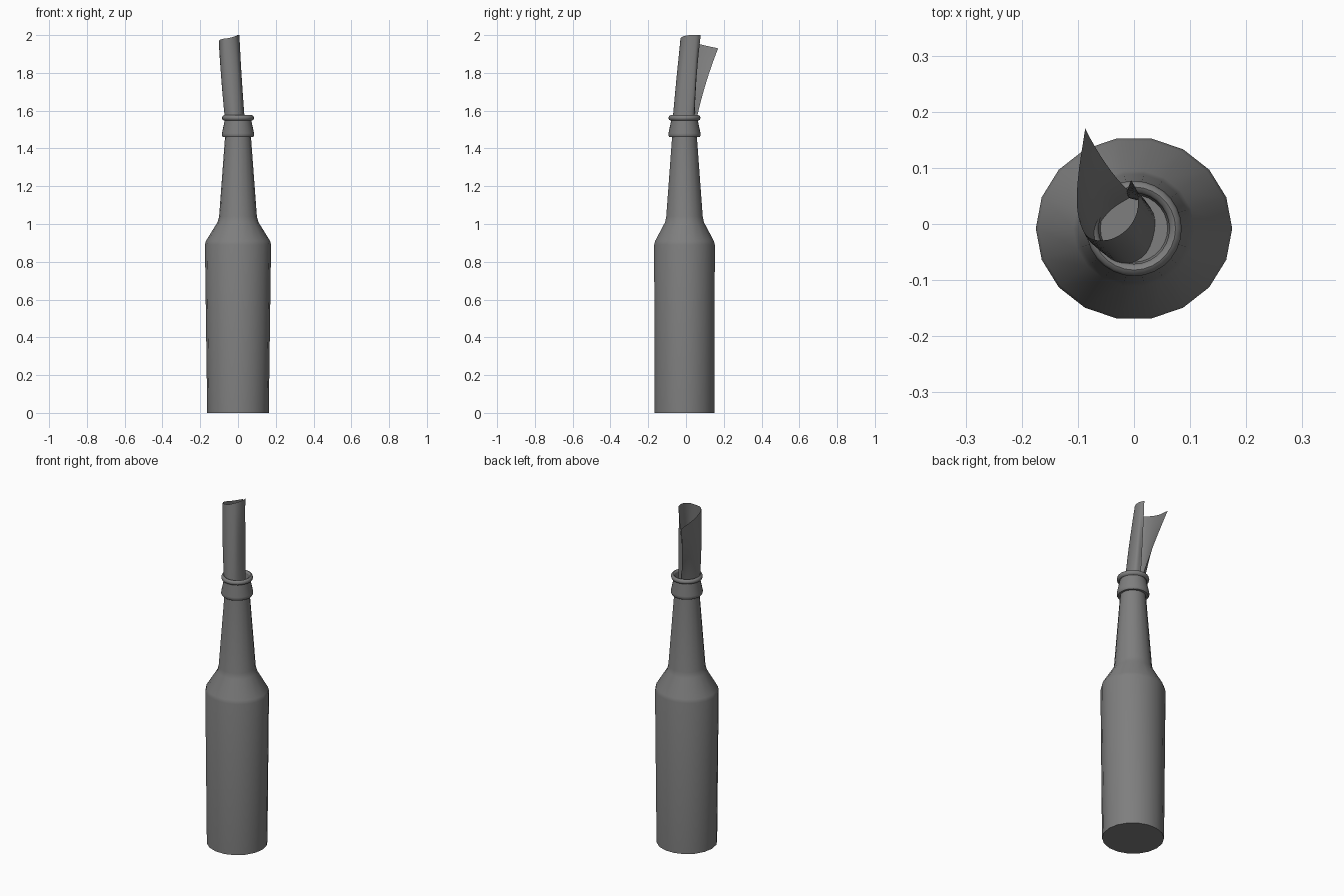
import bpy, math
from mathutils import Vector

if "Cube" in bpy.data.objects:
    bpy.data.objects.remove(bpy.data.objects["Cube"])

grey = bpy.data.materials.new("plain grey")
grey.use_nodes = True
colour = (0.21, 0.21, 0.21, 1)
grey.diffuse_color = colour
grey.node_tree.nodes["Principled BSDF"].inputs["Base Color"].default_value = colour


def make_object(name, verts, faces, angle):
    mesh = bpy.data.meshes.new(name)
    mesh.from_pydata(verts, [], faces)
    mesh.materials.append(grey)
    obj = bpy.data.objects.new(name, mesh)
    bpy.context.collection.objects.link(obj)
    bpy.ops.object.select_all(action="DESELECT")
    obj.select_set(True)
    bpy.context.view_layer.objects.active = obj
    bpy.ops.object.shade_smooth_by_angle(angle=math.radians(angle))
    return obj


def lathe(name, profile, sides, close_bottom=False, close_top=False, ring=False):
    """Turn (radius x, radius y, height) rows around the bottle axis."""
    verts, faces = [], []
    for rx, ry, z in profile:
        for i in range(sides):
            a = math.tau * i / sides
            verts.append((rx * math.cos(a), ry * math.sin(a) - 0.008, z))
    rows = len(profile)
    for r in range(rows if ring else rows - 1):
        low, high = r * sides, (r + 1) % rows * sides
        for i in range(sides):
            j = (i + 1) % sides
            faces.append((low + i, low + j, high + j, high + i))
    if close_bottom:
        faces.append(tuple(reversed(range(sides))))
    if close_top:
        faces.append(tuple(range((rows - 1) * sides, rows * sides)))
    return make_object(name, verts, faces, 50)


# Bottle body, shoulder and tapering neck
lathe("bottle_body", [
    (0.163, 0.161, 0), (0.175, 0.163, 0.89), (0.17, 0.158, 0.91),
    (0.108, 0.104, 1.01), (0.1, 0.098, 1.04), (0.068, 0.066, 1.47),
], 18, close_bottom=True)

# Flared collar and the inside of the mouth
lathe("neck_collar", [(r, r, z) for r, z in (
    (0.066, 1.46), (0.08, 1.46), (0.085, 1.468), (0.085, 1.48), (0.07, 1.55),
    (0.07, 1.562), (0.064, 1.562), (0.06, 1.53))], 28, close_top=True)

# Rounded lip
lip = [(0.074 + 0.011 * math.cos(math.tau * k / 8), 1.562 + 0.014 * math.sin(math.tau * k / 8))
       for k in range(8)]
lathe("bottle_lip", [(r, r, z) for r, z in lip], 28, ring=True)

# Rolled cloth: the same nine points along the sheet at the mouth, middle and top
base = [(-0.005, 0.045), (0.025, 0.035), (0.038, 0), (0.022, -0.052), (-0.02, -0.073),
        (-0.057, -0.047), (-0.065, -0.01), (-0.04, 0.025), (0.0, 0.05)]
middle = [(-0.012, 0.055), (0.015, 0.048), (0.02, 0.01), (0.007, -0.035), (-0.035, -0.052),
          (-0.075, -0.035), (-0.087, 0.0), (-0.075, 0.05), (-0.045, 0.1)]
top = [(-0.005, 0.078), (0.006, 0.055), (0.005, 0.02), (-0.013, -0.01), (-0.045, -0.028),
       (-0.082, -0.023), (-0.1, 0.018), (-0.1, 0.08), (-0.087, 0.17)]
top_heights = (2.0, 2.0, 2.0, 1.995, 1.985, 1.98, 1.97, 1.95, 1.93)
rows, fine = 10, 4


def smooth_path(points):
    """Run a flowing curve through the points."""
    pts = [Vector(p) for p in points]
    pts = [2 * pts[0] - pts[1]] + pts + [2 * pts[-1] - pts[-2]]
    out = []
    for a, b, c, d in zip(pts, pts[1:], pts[2:], pts[3:]):
        for s in range(fine):
            t = s / fine
            out.append(b + (c - a) * t / 2 + (a - 2.5 * b + 2 * c - d / 2) * t * t
                       + (1.5 * (b - c) + (d - a) / 2) * t ** 3)
    return out + [pts[-2]]


verts, faces = [], []
for r in range(rows):
    t = r / (rows - 1)
    weights = ((1 - t) * (1 - 2 * t), 4 * t * (1 - t), t * (2 * t - 1))
    section = []
    for b, m, p, h in zip(base, middle, top, top_heights):
        x, y = (sum(w * q[k] for w, q in zip(weights, (b, m, p))) for k in (0, 1))
        section.append((x, y, 1.525 + (h - 1.525) * t))
    path = smooth_path(section)
    verts += path
    n = len(path)
    if r:
        faces += [((r - 1) * n + i, (r - 1) * n + i + 1, r * n + i + 1, r * n + i)
                  for i in range(n - 1)]
# Wind the sheet so that its outer side faces outwards
make_object("cloth_wick", verts, [tuple(reversed(f)) for f in faces], 60)
